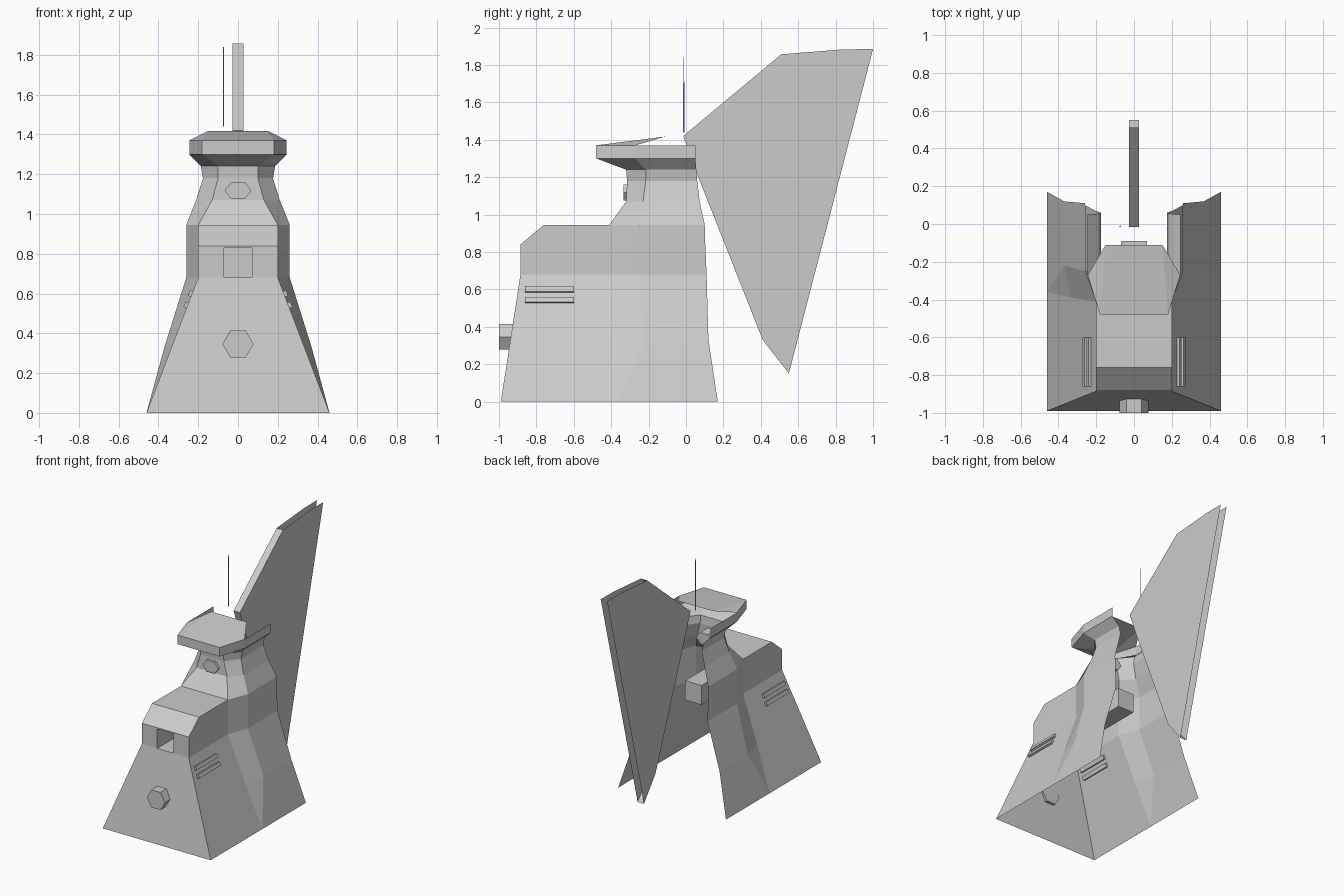
import bpy, bmesh, math
from mathutils import Matrix, Vector

cube = bpy.data.objects.get("Cube")
if cube:
    bpy.data.objects.remove(cube, do_unlink=True)

grey = bpy.data.materials.new("plain_grey")
grey.use_nodes = True
tone = (0.6, 0.6, 0.6, 1)
grey.diffuse_color = tone
grey.node_tree.nodes["Principled BSDF"].inputs["Base Color"].default_value = tone


def finish(name, bm, mirror=False):
    """Turn a bmesh into a flat-shaded object, optionally mirrored left to right."""
    bmesh.ops.remove_doubles(bm, verts=bm.verts, dist=0.0005)
    mesh = bpy.data.meshes.new(name)
    bm.to_mesh(mesh)
    bm.free()
    mesh.materials.append(grey)
    obj = bpy.data.objects.new(name, mesh)
    bpy.context.collection.objects.link(obj)
    if mirror:
        mod = obj.modifiers.new("mirror", "MIRROR")
        mod.use_clip = True
    return obj


def add_face(bm, points):
    return bm.faces.new([bm.verts.new(p) for p in points])


def loft(bm, levels, skip=()):
    """Skin plan outlines (height, [(x, y), ...]) from the centre line to the back."""
    rings = []
    for z, plan in levels:
        rings.append([Vector((0, plan[0][1], z))] + [Vector((x, y, z)) for x, y in plan])
    for i, (low, high) in enumerate(zip(rings, rings[1:])):
        for j in range(len(low) - 1):
            if (i, j) in skip:
                continue
            quad = []
            for p in (low[j], low[j + 1], high[j + 1], high[j]):
                if p not in quad:
                    quad.append(p)
            add_face(bm, quad)


def prism(name, radius, x_scale, z, y_front, y_back):
    """Six-sided plug pointing forward."""
    bm = bmesh.new()
    depth = y_back - y_front
    place = Matrix.Translation((0, (y_front + y_back) / 2, z)) @ Matrix.Rotation(math.pi / 2, 4, "X")
    bmesh.ops.create_cone(bm, cap_ends=True, segments=6, radius1=radius, radius2=radius,
                          depth=depth, matrix=place @ Matrix.Rotation(math.pi / 2, 4, "Z"))
    # corners point sideways
    widest = max(v.co.x for v in bm.verts)
    if widest < radius * 0.95:
        bmesh.ops.rotate(bm, verts=bm.verts, cent=(0, 0, z),
                         matrix=Matrix.Rotation(math.pi / 6, 3, "Y"))
    bmesh.ops.scale(bm, verts=bm.verts, vec=(x_scale, 1, 1))
    return finish(name, bm)


# Lower hull: flared open-backed shell with the long front hood
lower = [
    (0, [(.46, -.99), (.46, -.36), (.46, -.36), (.46, .17)]),
    (.33, [(.334, -.939), (.334, -.39), (.37, -.22), (.37, .12)]),
    (.68, [(.2, -.885), (.2, -.41), (.26, -.25), (.26, .11)]),
    (.84, [(.2, -.885), (.2, -.41), (.26, -.25), (.26, .103)]),
    (.945, [(.2, -.76), (.2, -.41), (.26, -.25), (.26, .1)]),
]
bm = bmesh.new()
loft(bm, lower, skip={(2, 0)})
front, side, sill, brow = -.885, .2, .68, .84
hole, lintel = .07, .83
add_face(bm, [(hole, front, sill), (side, front, sill), (side, front, lintel), (hole, front, lintel)])
add_face(bm, [(0, front, lintel), (side, front, lintel), (side, front, brow), (0, front, brow)])
deck = .945
add_face(bm, [(0, -.76, deck), (side, -.76, deck), (side, -.41, deck), (0, -.41, deck)])
finish("lower_hull", bm, mirror=True)

# Neck and flared collar
upper = [
    (deck, [(.2, -.41), (.26, -.25), (.26, .1)]),
    (1.07, [(.13, -.32), (.21, -.23), (.21, .073)]),
    (1.18, [(.1, -.315), (.176, -.215), (.176, .06)]),
    (1.24, [(.1, -.32), (.187, -.215), (.187, .055)]),
    (1.3, [(.18, -.48), (.245, -.27), (.245, .05)]),
    (1.37, [(.18, -.48), (.245, -.27), (.245, .05)]),
]
bm = bmesh.new()
loft(bm, upper)
finish("neck_and_collar", bm, mirror=True)

# Sloping roof plate over the front of the collar
rim, ridge = 1.37, 1.417
bm = bmesh.new()
add_face(bm, [(0, -.48, rim), (.18, -.48, rim), (.15, -.11, ridge), (0, -.11, ridge)])
add_face(bm, [(.18, -.48, rim), (.245, -.27, rim), (.15, -.11, ridge)])
finish("roof", bm, mirror=True)

# Square duct running back from the front opening, closed at its end
bm = bmesh.new()
end = -.09
corners = [(-hole, sill), (hole, sill), (hole, lintel), (-hole, lintel)]
for (xa, za), (xb, zb) in zip(corners, corners[1:] + corners[:1]):
    add_face(bm, [(xa, front, za), (xb, front, zb), (xb, end, zb), (xa, end, za)])
add_face(bm, [(x, end, z) for x, z in reversed(corners)])
finish("front_duct", bm)

# Six-sided plugs on the hull and the neck
prism("lower_plug", .078, 1, .346, -1, -.925)
prism("upper_plug", .05, 1.35, 1.118, -.335, -.22)

# Pairs of side louvres lying on the sloped flanks
lean = math.atan2(.26, sill)
bm = bmesh.new()
for z in (.597, .54):
    wall = .46 - z * math.tan(lean)
    place = (Matrix.Translation((wall, -.73, z)) @ Matrix.Rotation(-lean, 4, "Y")
             @ Matrix.Diagonal((.032, .26, .03, 1)))
    bmesh.ops.create_cube(bm, size=1, matrix=place)
finish("side_louvres", bm, mirror=True)

# Tall rear fin: two sheets joined along the front and lower edges only
outline = [(-.015, 1.42), (.05, 1.24), (.41, .33), (.55, .15),
           (1, 1.885), (.84, 1.883), (.51, 1.857)]
half = .027
bm = bmesh.new()
add_face(bm, [(half, y, z) for y, z in outline]).normal_flip()
add_face(bm, [(-half, y, z) for y, z in outline])
leading = outline[-1:] + outline[:4]
for (ya, za), (yb, zb) in zip(leading, leading[1:]):
    add_face(bm, [(-half, ya, za), (-half, yb, zb), (half, yb, zb), (half, ya, za)])
bmesh.ops.remove_doubles(bm, verts=bm.verts, dist=0.0005)
bmesh.ops.recalc_face_normals(bm, faces=bm.faces)
finish("rear_fin", bm)

# Thin aerial
bm = bmesh.new()
bmesh.ops.create_cone(bm, cap_ends=True, segments=6, radius1=.004, radius2=.002, depth=.4,
                      matrix=Matrix.Translation((-.073, -.012, 1.64)))
finish("aerial", bm)
